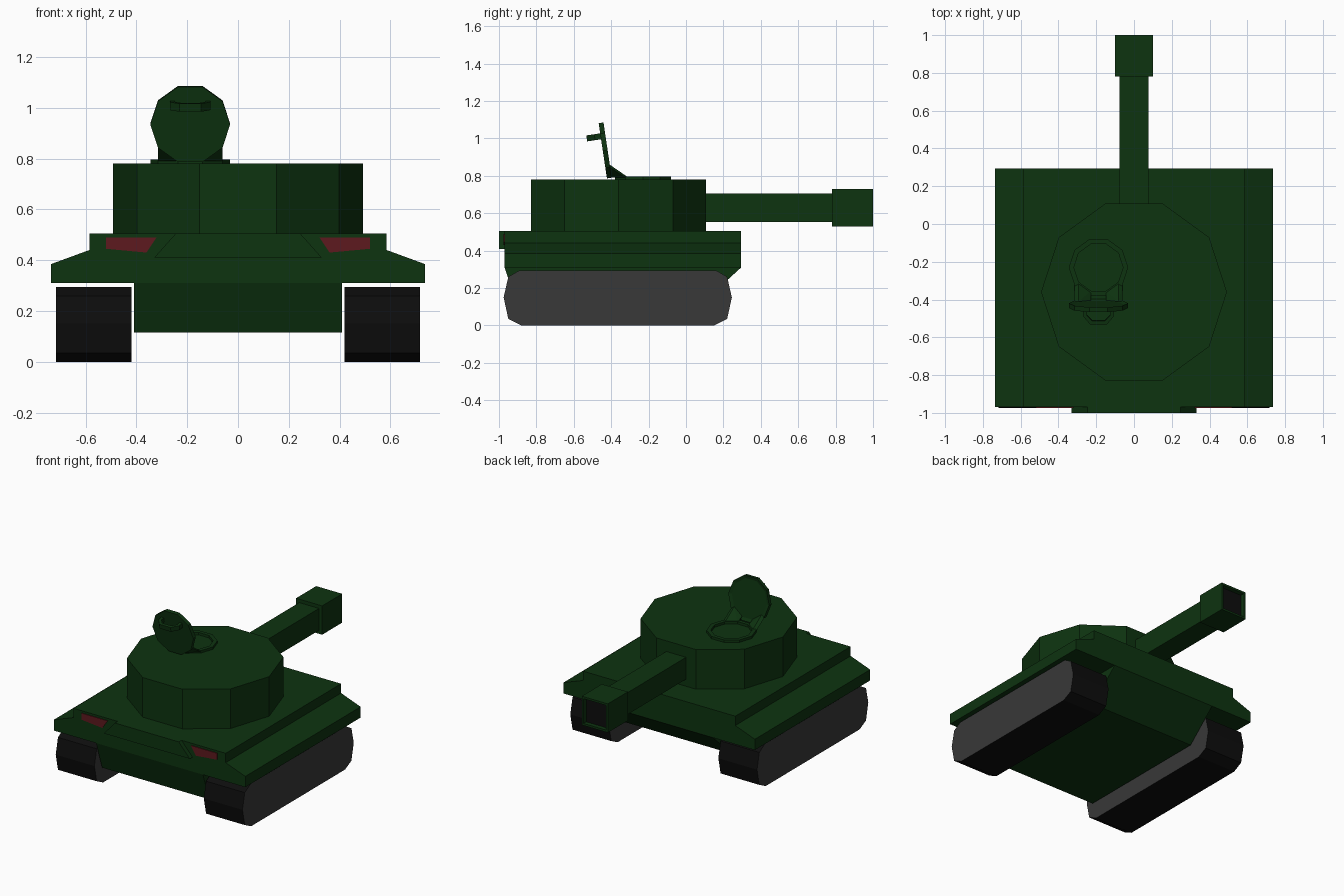
import bpy, bmesh, math
from mathutils import Matrix, Vector

if "Cube" in bpy.data.objects:
    bpy.data.objects.remove(bpy.data.objects["Cube"])


def material(name, rgb):
    m = bpy.data.materials.new(name)
    m.diffuse_color = (*rgb, 1)
    m.use_nodes = True
    m.node_tree.nodes["Principled BSDF"].inputs["Base Color"].default_value = m.diffuse_color
    return m


GREEN = material("dark_green", (0.004, 0.033, 0.005))
GREY = material("track_grey", (0.04, 0.04, 0.04))
BLACK = material("rubber_black", (0.004, 0.004, 0.004))
RED = material("lamp_red", (0.11, 0.01, 0.013))


def finish(name, bm, *mats):
    bmesh.ops.recalc_face_normals(bm, faces=bm.faces[:])
    me = bpy.data.meshes.new(name)
    bm.to_mesh(me)
    bm.free()
    for m in mats:
        me.materials.append(m)
    ob = bpy.data.objects.new(name, me)
    bpy.context.collection.objects.link(ob)
    return ob


def prism_bm(profile, axis, lo, hi):
    """Extrude a 2D profile along x, y or z between lo and hi."""
    bm = bmesh.new()
    put = {"x": lambda a, b: (lo, a, b), "y": lambda a, b: (a, lo, b), "z": lambda a, b: (a, b, lo)}[axis]
    face = bm.faces.new([bm.verts.new(put(a, b)) for a, b in profile])
    ext = bmesh.ops.extrude_face_region(bm, geom=[face])["geom"]
    step = Vector([(hi - lo) if axis == k else 0 for k in "xyz"])
    bmesh.ops.translate(bm, vec=step, verts=[g for g in ext if isinstance(g, bmesh.types.BMVert)])
    bmesh.ops.recalc_face_normals(bm, faces=bm.faces[:])
    return bm


def prism(name, profile, axis, lo, hi, mat=GREEN):
    return finish(name, prism_bm(profile, axis, lo, hi), mat)


def mirrored(pts):
    return pts + [(-a, b) for a, b in reversed(pts)]


def ngon(n, r, cx=0, cy=0):
    return [(cx + r * math.cos(2 * math.pi * i / n), cy + r * math.sin(2 * math.pi * i / n)) for i in range(n)]


def square(h, cz):
    return [(-h, cz - h), (h, cz - h), (h, cz + h), (-h, cz + h)]


# Hull
prism("upper_hull", mirrored([(0.735, 0.31), (0.735, 0.385), (0.585, 0.44), (0.585, 0.505)]), "y", -0.97, 0.295)
prism("lower_hull", [(-0.97, 0.31), (-0.905, 0.115), (0.08, 0.115), (0.295, 0.31)], "x", -0.41, 0.41)
prism("front_plate", mirrored([(0.33, 0.41), (0.245, 0.505)]), "y", -1.0, -0.97)

# Lamps and tracks on both sides
lamp = [(0.52, 0.49), (0.32, 0.49), (0.36, 0.43), (0.52, 0.445)]
track = [(-0.975, 0.15), (-0.95, 0.035), (-0.88, 0), (0.15, 0), (0.22, 0.035),
         (0.245, 0.15), (0.22, 0.26), (0.16, 0.295), (-0.89, 0.295), (-0.95, 0.26)]
for s, side in ((-1, "left"), (1, "right")):
    prism(side + "_lamp", [(s * a, b) for a, b in lamp], "y", -0.975, -0.965, RED)
    bm = prism_bm(track, "x", s * 0.42, s * 0.717)
    for f in bm.faces:
        f.material_index = 0 if abs(f.normal.x) > 0.9 else 1
    finish(side + "_track", bm, GREY, BLACK)

# Turret and gun
prism("turret", ngon(10, 0.492, 0, -0.36), "z", 0.505, 0.78)
prism("gun_barrel", square(0.076, 0.63), "y", 0.05, 0.78)
bm = prism_bm(square(0.1, 0.63), "y", 0.78, 1.0)
mouth = [f for f in bm.faces if f.normal.y > 0.9]
bmesh.ops.inset_region(bm, faces=mouth, thickness=0.02)
pit = bmesh.ops.extrude_face_region(bm, geom=mouth)["geom"]
bmesh.ops.delete(bm, geom=mouth, context="FACES_ONLY")
bmesh.ops.translate(bm, vec=(0, -0.03, 0), verts=[g for g in pit if isinstance(g, bmesh.types.BMVert)])
for f in pit:
    if isinstance(f, bmesh.types.BMFace):
        f.material_index = 1
finish("muzzle", bm, GREEN, BLACK)

# Hatch ring
CX, CY, R = -0.188, -0.23, 0.157
bm = bmesh.new()
loops = [[bm.verts.new((a, b, z)) for a, b in ngon(10, r, CX, CY)]
         for r, z in ((R, 0.775), (R, 0.797), (0.13, 0.797), (0.13, 0.775))]
for k in range(4):
    lo, hi = loops[k], loops[(k + 1) % 4]
    for i in range(10):
        j = (i + 1) % 10
        bm.faces.new((lo[i], lo[j], hi[j], hi[i]))
finish("hatch_ring", bm, GREEN)

# Open hatch lid with a shallow dished inner face, leaning toward the front
tilt = Matrix.Translation((CX, -0.432, 0.936)) @ Matrix.Rotation(math.radians(8.5), 4, "X")
bm = prism_bm(ngon(10, R), "y", -0.013, 0.013)
inner = [f for f in bm.faces if f.normal.y > 0.9]
bmesh.ops.inset_region(bm, faces=inner, thickness=0.022)
bmesh.ops.translate(bm, vec=(0, -0.008, 0), verts=inner[0].verts[:])
finish("hatch_lid", bm, GREEN).matrix_world = tilt

# Handle bent outward from the lid
outer = [(0.08, -0.01), (0.08, -0.045), (0.043, -0.088)]
inside = [(0.06, -0.01), (0.06, -0.04), (0.034, -0.068)]
band = outer + [(-a, b) for a, b in reversed(outer)] + [(-a, b) for a, b in inside] + inside[::-1]
prism("hatch_handle", band, "z", 0.062, 0.094).matrix_world = tilt

# Hinge gussets between ring and lid
for s, side in ((-1, "left"), (1, "right")):
    bm = bmesh.new()
    for r in (R, 0.13):
        for deg in (36, 72):
            c, n = r * math.cos(math.radians(deg)), r * math.sin(math.radians(deg))
            bm.verts.new((CX + s * c, CY - n, 0.79))
            bm.verts.new(tilt @ Vector((s * c, 0.01, -n)))
    hull = bmesh.ops.convex_hull(bm, input=bm.verts[:])
    bmesh.ops.delete(bm, geom=[v for v in bm.verts if not v.link_faces], context="VERTS")
    finish(side + "_hatch_hinge", bm, GREEN)
